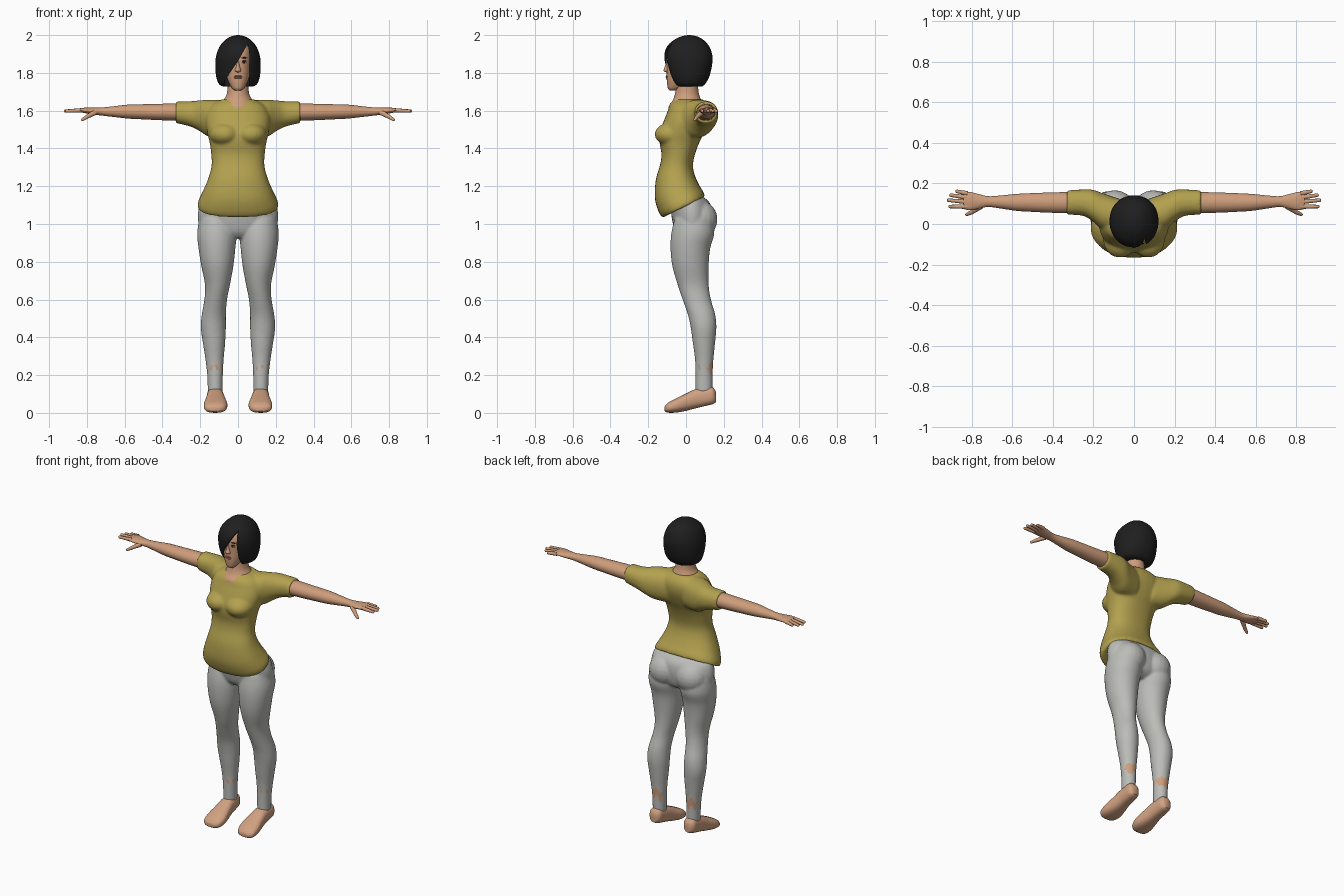
import bpy, bmesh, math
from mathutils import Vector, Matrix

if "Cube" in bpy.data.objects:
    bpy.data.objects.remove(bpy.data.objects["Cube"])


def material(name, srgb):
    m = bpy.data.materials.new(name)
    col = [(c / 255) ** 2.2 for c in srgb] + [1]
    m.use_nodes = True
    m.diffuse_color = col
    m.node_tree.nodes["Principled BSDF"].inputs["Base Color"].default_value = col
    return m


SKIN = material("skin", (205, 156, 122))
SHIRT = material("olive yellow cloth", (178, 160, 80))
PANTS = material("light grey cloth", (186, 187, 183))
HAIR = material("black hair", (36, 36, 37))
SHOE = material("tan shoe", (208, 160, 128))
LIPS = material("lips", (176, 116, 98))
WHITE = material("eye white", (200, 190, 180))

AXES = {"z": lambda t, u, v: (u, v, t),
        "x": lambda t, u, v: (t, u, v),
        "y": lambda t, u, v: (u, t, v)}


def spline(p0, p1, p2, p3, f):
    return [0.5 * (2 * b + (c - a) * f + (2 * a - 5 * b + 4 * c - d) * f * f
                   + (3 * b - a - 3 * c + d) * f ** 3)
            for a, b, c, d in zip(p0, p1, p2, p3)]


def loft(bm, rings, axis="z", power=2.0, warp=None, n=32, steps=4):
    """Skin smooth rings of (t, u_min, u_max, v_min, v_max)."""
    path = []
    last = len(rings) - 1
    for i in range(last):
        quad = [rings[min(max(i + k, 0), last)] for k in (-1, 0, 1, 2)]
        path += [spline(*quad, s / steps) for s in range(steps)]
    path.append(rings[-1])
    loops = []
    for t, u0, u1, v0, v1 in path:
        loop = []
        for k in range(n):
            c, s = math.cos(math.tau * k / n), math.sin(math.tau * k / n)
            u = (u0 + u1) / 2 + (u1 - u0) / 2 * math.copysign(abs(c) ** (2 / power), c)
            v = (v0 + v1) / 2 + (v1 - v0) / 2 * math.copysign(abs(s) ** (2 / power), s)
            co = Vector(AXES[axis](t, u, v))
            loop.append(bm.verts.new(warp(co) if warp else co))
        loops.append(loop)
    for a, b in zip(loops, loops[1:]):
        for k in range(n):
            j = (k + 1) % n
            bm.faces.new((a[k], a[j], b[j], b[k]))
    bm.faces.new(loops[0])
    bm.faces.new(loops[-1])


def upright(rows):
    """Rows of (z, half width, front y, back y) centred on x = 0."""
    return [(z, -w, w, f, b) for z, w, f, b in rows]


def ball(bm, centre, size):
    bmesh.ops.create_uvsphere(bm, u_segments=20, v_segments=12, radius=1,
                              matrix=Matrix.Translation(centre) @ Matrix.Diagonal((*size, 1)))


def finger(bm, a, b, r):
    a, b = Vector(a), Vector(b)
    turn = (b - a).to_track_quat("Z", "Y").to_matrix().to_4x4()
    bmesh.ops.create_cone(bm, cap_ends=True, segments=12, radius1=r, radius2=r * 0.7,
                          depth=(b - a).length, matrix=Matrix.Translation((a + b) / 2) @ turn)
    ball(bm, b, (r * 0.7,) * 3)


def finish(name, bm, mat, mirror=False, voxel=0, smooth=6, cutter=None):
    bmesh.ops.recalc_face_normals(bm, faces=bm.faces)
    me = bpy.data.meshes.new(name)
    bm.to_mesh(me)
    bm.free()
    ob = bpy.data.objects.new(name, me)
    bpy.context.collection.objects.link(ob)
    if mirror:
        ob.modifiers.new("mirror", "MIRROR").use_mirror_merge = False
    if voxel:
        r = ob.modifiers.new("blend", "REMESH")
        r.mode, r.voxel_size = "VOXEL", voxel
        s = ob.modifiers.new("soften", "SMOOTH")
        s.factor, s.iterations = 0.5, smooth
    if cutter:
        c = ob.modifiers.new("opening", "BOOLEAN")
        c.operation, c.solver, c.object = "DIFFERENCE", "EXACT", cutter
    dg = bpy.context.evaluated_depsgraph_get()
    ob.data = bpy.data.meshes.new_from_object(ob.evaluated_get(dg))
    ob.modifiers.clear()
    ob.data.materials.clear()
    ob.data.materials.append(mat)
    bpy.ops.object.select_all(action="DESELECT")
    ob.select_set(True)
    bpy.context.view_layer.objects.active = ob
    bpy.ops.object.shade_smooth_by_angle(angle=math.radians(50))
    return ob


# Shirt: torso with a slanted hem, bust and sleeves blended together
def hem(co):
    k = min(max((1.3 - co.z) / 0.2, 0), 1)
    return co + Vector((0, 0, 0.5 * k * (co.y + 0.02)))


bm = bmesh.new()
loft(bm, upright([(1.085, .214, -.122, .1), (1.12, .211, -.145, .092), (1.18, .186, -.165, .07),
                  (1.25, .156, -.16, .047), (1.31, .14, -.138, .037), (1.37, .142, -.13, .048),
                  (1.43, .15, -.14, .07), (1.48, .162, -.14, .095), (1.54, .172, -.12, .118),
                  (1.59, .165, -.1, .125), (1.63, .14, -.085, .115), (1.66, .085, -.055, .09)]),
     power=2.3, warp=hem)
for s in (-1, 1):
    ball(bm, (s * .07, -.08, 1.475), (.082, .086, .062))
    loft(bm, [(s * x, *r) for x, *r in [
        (.06, -.05, .12, 1.45, 1.655), (.15, -.03, .15, 1.46, 1.657), (.2, .01, .168, 1.49, 1.655),
        (.25, .04, .17, 1.515, 1.65), (.33, .046, .166, 1.535, 1.648)]], "x", 2.2)
finish("shirt", bm, SHIRT, voxel=.008)

# Trousers: hips, buttocks and legs blended together
bm = bmesh.new()
loft(bm, upright([(.925, .12, -.03, .08), (.96, .195, -.058, .125), (1.03, .213, -.075, .14),
                  (1.09, .207, -.08, .135), (1.125, .19, -.07, .115), (1.15, .15, -.05, .08)]))
for s in (-1, 1):
    ball(bm, (s * .095, .07, 1.025), (.1, .097, .1))
    loft(bm, [(z, s * a, s * b, f, k) for z, a, b, f, k in [
        (1.03, .02, .205, -.06, .14), (.95, .008, .216, -.078, .15), (.87, .014, .209, -.082, .128),
        (.78, .024, .195, -.073, .12), (.68, .042, .175, -.045, .12), (.6, .058, .178, -.018, .132),
        (.52, .064, .192, .01, .155), (.45, .064, .197, .025, .161), (.37, .068, .186, .036, .154),
        (.28, .076, .172, .048, .145), (.2, .08, .163, .05, .141), (.11, .082, .16, .05, .14)]])
trousers = finish("trousers", bm, PANTS, voxel=.007)
trousers.data.materials.append(SKIN)
# Bare patches low on the calves
for f in trousers.data.polygons:
    x, y, z = f.center
    wave = .012 * math.sin(x * 150) + .008 * math.sin(y * 260)
    back = y > .12 and abs(z - .232 + wave) < .028
    front = y < .12 and abs(z - .24) < .014 and math.sin(x * 210) + math.sin(y * 330 + z * 90) > .9
    f.material_index = int(back or front)

# Shoes
bm = bmesh.new()
loft(bm, [(-.113, .092, .152, .01, .034), (-.095, .066, .176, .001, .054), (-.05, .056, .181, .002, .078),
          (0, .064, .173, .011, .102), (.05, .073, .166, .024, .126), (.1, .078, .164, .036, .136),
          (.14, .083, .161, .046, .137), (.158, .1, .145, .056, .112)], "y", 2.5)
finish("shoes", bm, SHOE, mirror=True)

# Arms with hands
bm = bmesh.new()
loft(bm, [(.28, .058, .155, 1.547, 1.635), (.33, .054, .157, 1.547, 1.638), (.42, .056, .155, 1.55, 1.636),
          (.5, .06, .152, 1.554, 1.634), (.58, .065, .148, 1.558, 1.632), (.66, .077, .14, 1.567, 1.623),
          (.72, .084, .137, 1.574, 1.617), (.77, .074, .149, 1.58, 1.616), (.81, .068, .158, 1.587, 1.616),
          (.84, .074, .158, 1.592, 1.611)], "x")
for root, tip in (((.82, .15), (.872, .161)), ((.82, .13), (.902, .142)),
                  ((.82, .109), (.914, .117)), ((.82, .086), (.906, .086))):
    finger(bm, (*root, 1.602), (*tip, 1.598), .012)
finger(bm, (.755, .088, 1.592), (.8, .058, 1.567), .015)
finger(bm, (.8, .058, 1.567), (.824, .047, 1.552), .011)
finish("arms", bm, SKIN, mirror=True)

# Neck and upper chest
bm = bmesh.new()
loft(bm, upright([(1.56, .1, -.09, .08), (1.62, .096, -.092, .085), (1.655, .077, -.07, .08),
                  (1.69, .059, -.058, .068), (1.75, .055, -.05, .062), (1.8, .055, -.04, .062)]))
finish("neck", bm, SKIN)

# Head with nose
bm = bmesh.new()
loft(bm, upright([(1.708, .018, -.088, -.05), (1.722, .034, -.097, -.02), (1.765, .056, -.102, .04),
                  (1.82, .068, -.102, .08), (1.88, .072, -.102, .09), (1.93, .064, -.085, .08),
                  (1.965, .035, -.04, .05)]), power=2.2)
loft(bm, upright([(1.803, .008, -.106, -.08), (1.812, .017, -.119, -.08), (1.835, .01, -.112, -.08),
                  (1.87, .006, -.103, -.08)]), n=12)
finish("head", bm, SKIN)

# Eyes, brows and mouth
for name, mat, x, y, z, size in (("eyes", WHITE, .031, -.094, 1.856, (.013, .006, .006)),
                                 ("pupils", HAIR, .031, -.098, 1.857, (.007, .004, .006)),
                                 ("lashes", HAIR, .031, -.096, 1.863, (.015, .006, .002)),
                                 ("brows", HAIR, .033, -.096, 1.88, (.017, .005, .003))):
    bm = bmesh.new()
    ball(bm, (x, y, z), size)
    finish(name, bm, mat, mirror=True)
bm = bmesh.new()
for z in (1.774, 1.782):
    ball(bm, (0, -.099, z), (.02, .009, .005))
finish("lips", bm, LIPS)

# Bob haircut: rounded mass with a swept opening for the face
bm = bmesh.new()
outline = [(-.07, 1.6), (-.068, 1.765), (-.035, 1.81), (.005, 1.87), (.035, 1.925),
           (.053, 1.955), (.06, 1.9), (.062, 1.6)]
face = bm.faces.new([bm.verts.new((x, -.3, z)) for x, z in outline])
side = bmesh.ops.extrude_face_region(bm, geom=[face])["geom"]
bmesh.ops.translate(bm, vec=(0, .27, 0), verts=[v for v in side if isinstance(v, bmesh.types.BMVert)])
cutter = finish("hair_cutter", bm, HAIR)
cutter.hide_render = True
bm = bmesh.new()
loft(bm, upright([(1.728, .08, -.055, .085), (1.74, .1, -.068, .1), (1.77, .113, -.085, .119),
                  (1.81, .119, -.1, .132), (1.86, .12, -.112, .14), (1.9, .113, -.114, .138),
                  (1.945, .094, -.097, .12), (1.98, .06, -.055, .085), (1.994, .034, -.02, .055),
                  (2.0, .008, .01, .025)]), power=2.15, n=48)
finish("hair", bm, HAIR, cutter=cutter)
bpy.data.objects.remove(cutter)
